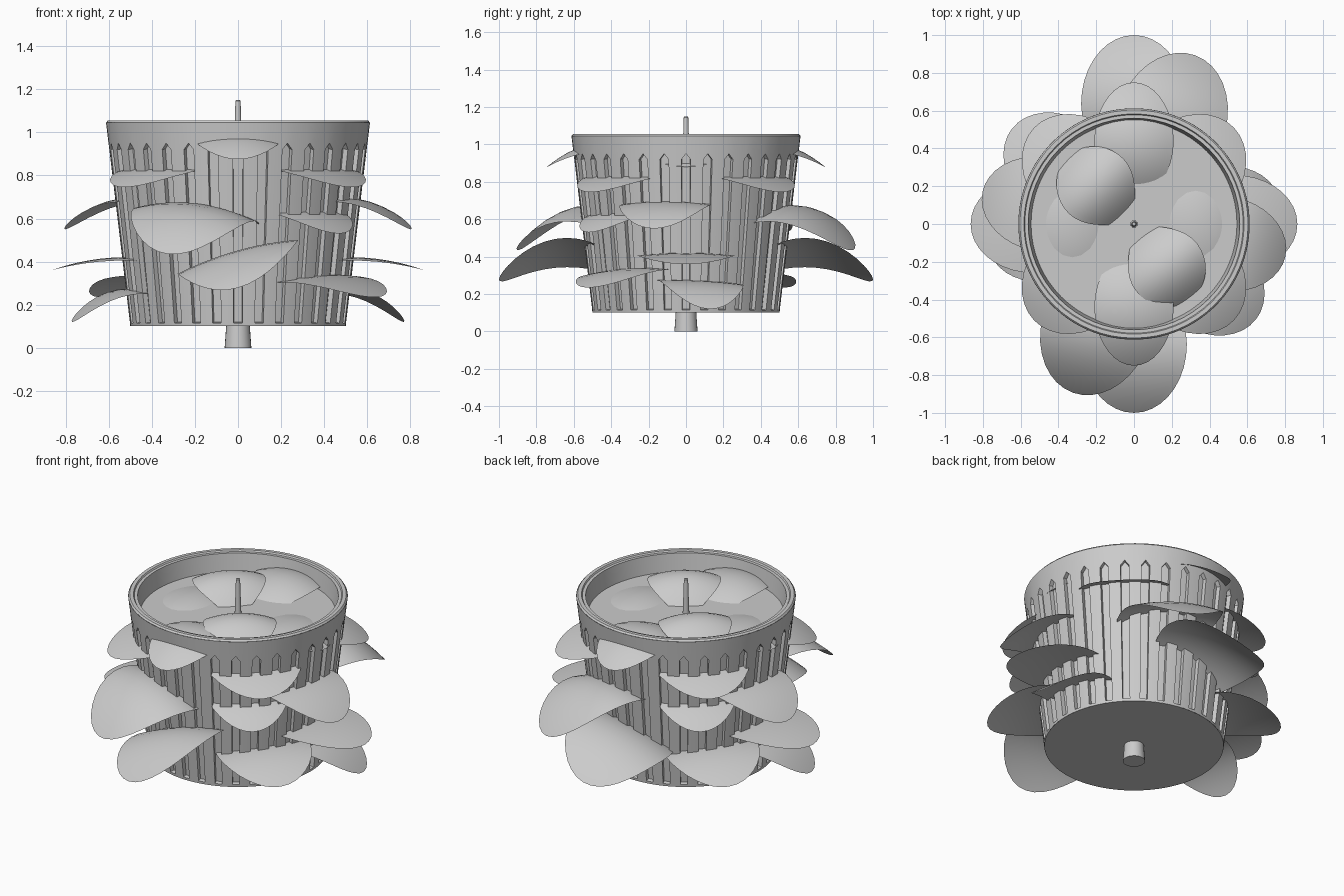
import bpy, bmesh, math
from math import sin, cos, radians, pi, sqrt

cube = bpy.data.objects.get("Cube")
if cube:
    bpy.data.objects.remove(cube)

grey = bpy.data.materials.new("plain_grey")
grey.use_nodes = True
tone = (0.6, 0.6, 0.6, 1)
grey.diffuse_color = tone
grey.node_tree.nodes["Principled BSDF"].inputs["Base Color"].default_value = tone


def finish(name, bm, angle=30):
    mesh = bpy.data.meshes.new(name)
    bm.to_mesh(mesh)
    bm.free()
    obj = bpy.data.objects.new(name, mesh)
    bpy.context.collection.objects.link(obj)
    mesh.materials.append(grey)
    bpy.ops.object.select_all(action='DESELECT')
    obj.select_set(True)
    bpy.context.view_layer.objects.active = obj
    bpy.ops.object.shade_smooth_by_angle(angle=radians(angle))
    return obj


def lathe(name, profile, steps=64):
    """Spin a (radius, height) profile around the z axis."""
    bm = bmesh.new()
    verts = [bm.verts.new((r, 0, z)) for r, z in profile]
    edges = [bm.edges.new(pair) for pair in zip(verts, verts[1:])]
    bmesh.ops.spin(bm, geom=verts + edges, cent=(0, 0, 0), axis=(0, 0, 1),
                   angle=2 * pi, steps=steps, use_duplicate=False)
    bmesh.ops.remove_doubles(bm, verts=bm.verts, dist=0.0005)
    bmesh.ops.recalc_face_normals(bm, faces=bm.faces)
    return finish(name, bm)


def pot_wall(grooves=32, half_width=2.3, depth=0.025):
    """Tapered wall with narrow, pointed grooves sunk into it."""
    bm = bmesh.new()
    pitch = 360 / grooves
    offsets = (-half_width, 0, half_width, pitch / 2)
    rings = []
    for z in (0.1, 0.115, 0.92, 1.045):
        ring = []
        for i in range(grooves):
            for off in offsets:
                h = z + 0.03 if (z == 0.92 and off == 0) else z
                r = 0.5 + 0.119 * (h - 0.1)
                a = radians(i * pitch + off)
                ring.append(bm.verts.new((r * cos(a), r * sin(a), h)))
        rings.append(ring)
    n = len(rings[0])
    sunk = []
    for row, (low, high) in enumerate(zip(rings, rings[1:])):
        for i in range(n):
            j = (i + 1) % n
            face = bm.faces.new((low[i], low[j], high[j], high[i]))
            if row == 1 and i % len(offsets) < 2:
                sunk.append(face)
    bm.normal_update()
    bmesh.ops.inset_region(bm, faces=sunk, thickness=0.001, depth=-depth,
                           use_even_offset=True)
    return finish("fluted_pot_wall", bm, 20)


def leaf(name, azimuth, tip_r, tip_z, wall_z, width, roll=0.0, droop=0.03,
         stretch=1.3, rows=18, cols=12):
    """Arched sheet growing outward, round at the tip and narrow at its base."""
    bm = bmesh.new()
    length = stretch * width
    mid = tip_r - length
    wall_r = min(0.5 + 0.119 * (wall_z - 0.1), tip_r - 0.05)
    rise = (wall_z - tip_z) / (1 - ((wall_r - mid) / length) ** 2)
    a = radians(azimuth)
    grid = []
    for i in range(rows + 1):
        t = sin(pi * (i / rows - 0.5))
        half = width * (sqrt(max(0, 1 - t * t)) if t > 0 else 1 - 0.65 * t * t)
        r = mid + t * length
        line = []
        for j in range(cols + 1):
            v = half * (2 * j / cols - 1)
            z = (tip_z + rise * (1 - t * t) + roll * v
                 - droop * (v / width) ** 2)
            line.append(bm.verts.new((r * cos(a) - v * sin(a),
                                      r * sin(a) + v * cos(a), z)))
        grid.append(line)
    for p, q in zip(grid, grid[1:]):
        for j in range(cols):
            bm.faces.new((p[j], q[j], q[j + 1], p[j + 1]))
    bmesh.ops.remove_doubles(bm, verts=bm.verts, dist=0.0005)
    return finish(name, bm, 60)


# Pot: fluted outside, stepped rim with shallow tray, underside
pot_wall()
lathe("rim_and_tray", [(0.612, 1.045), (0.604, 1.055), (0.583, 1.055),
                       (0.578, 1.046), (0.56, 1.046), (0.545, 0.94), (0, 0.94)])
lathe("pot_underside", [(0.5, 0.1), (0, 0.1)])

# Foot below and pin above
lathe("foot_post", [(0, 0), (0.062, 0), (0.055, 0.1)], 24)
lathe("top_pin", [(0.019, 0.93), (0.012, 1.145), (0.008, 1.15), (0, 1.15)], 16)

# Leaves: tip radius, tip height, height at wall, half width, roll, droop, stretch
# Each starts with its azimuth at the front; the twin sits half a turn away.
paired = {
    "collar_leaf": (-90, 0.75, 0.875, 0.97, 0.21, 0, 0.045, 1.5),
    "upper_left_leaf": (-44, 0.735, 0.745, 0.82, 0.285, 0, 0.025),
    "upper_right_leaf": (-136, 0.735, 0.745, 0.82, 0.285, 0, 0.025),
    "middle_small_leaf": (-48, 0.70, 0.53, 0.62, 0.235, 0, 0.025),
    "lower_corner_leaf": (-38, 0.82, 0.235, 0.335, 0.265, 0.05, 0.02),
    "middle_side_leaf": (-12, 0.82, 0.55, 0.69, 0.25, 0, 0.02),
    "lower_side_leaf": (0, 0.865, 0.36, 0.42, 0.26, 0, 0.015),
    "bottom_side_leaf": (9, 0.78, 0.12, 0.27, 0.23, -0.05, 0.01),
    "hidden_side_leaf": (0, 0.60, 0.88, 0.907, 0.21, 0, 0.03),
}
for side, turn in (("front", 0), ("back", 180)):
    for part, (azimuth, *shape) in paired.items():
        leaf(f"{part}_{side}", azimuth + turn, *shape)

# Large leaves tilt the opposite way at the back, and the crown pair is uneven
for side, turn, tilt, crown in (("front", 0, 1, -53), ("back", 180, -1, 135)):
    leaf(f"lower_{side}_leaf", turn - 90, 1.0, 0.278, 0.44, 0.28, 0.28 * tilt)
    leaf(f"middle_{side}_leaf", turn - 110, 0.95, 0.435, 0.67, 0.29,
         -0.11 * tilt, 0.05)
    leaf(f"crown_leaf_{side}", crown, 0.5, 0.925, 0.977, 0.205, 0, 0.04, 1.05)
